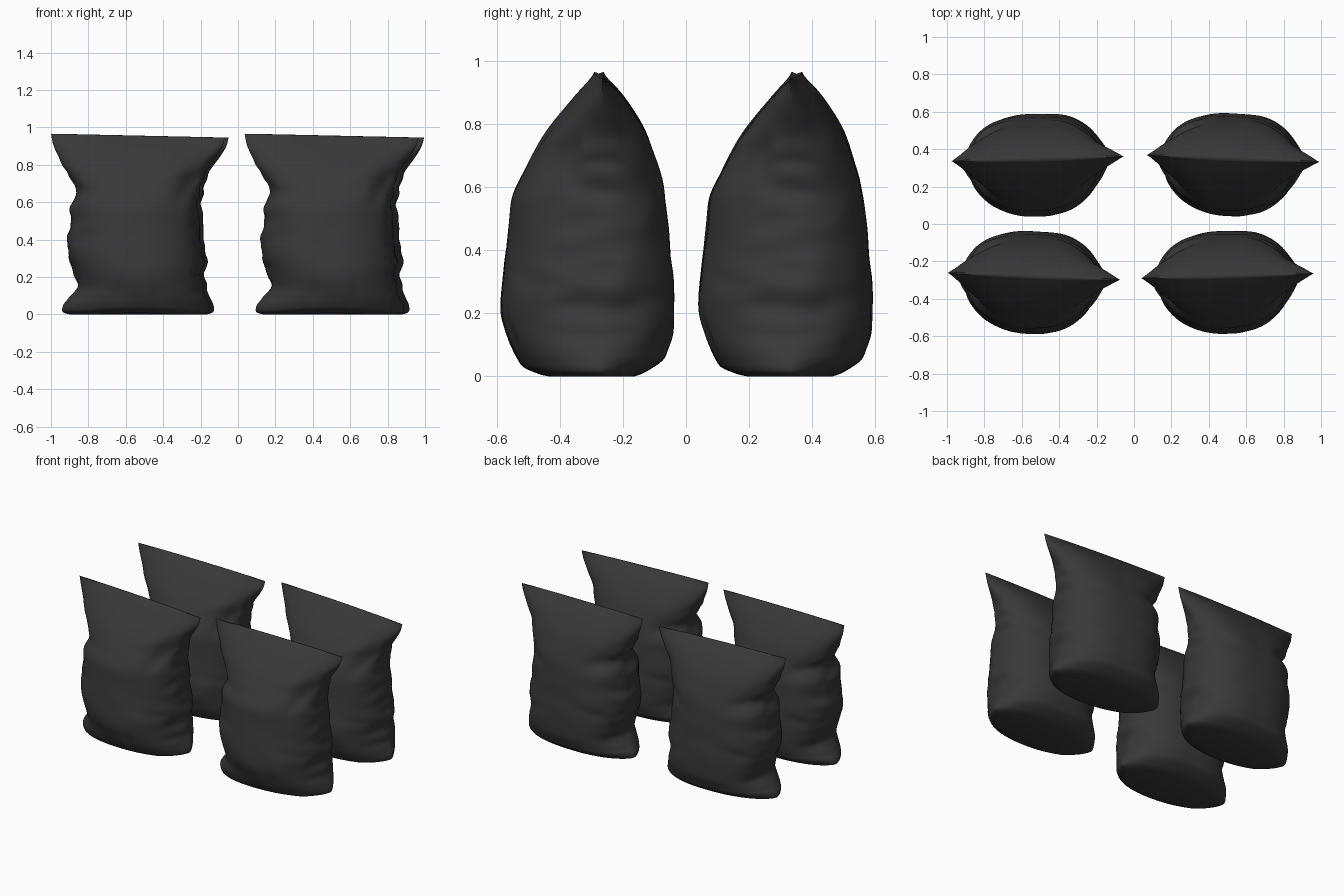
import bpy, bmesh, math
from mathutils import Vector, noise

if "Cube" in bpy.data.objects:
    bpy.data.objects.remove(bpy.data.objects["Cube"])

# Section stations: z, left x, right x, front depth, back depth, plan roundness p, q
STATIONS = [
    (0.000, -.365, .350, .185, .115, 2.2, .70),
    (0.014, -.403, .383, .235, .150, 2.3, .66),
    (0.050, -.400, .384, .257, .203, 2.5, .62),
    (0.090, -.365, .366, .272, .222, 2.7, .56),
    (0.140, -.330, .346, .290, .238, 2.8, .52),
    (0.210, -.338, .340, .306, .242, 2.8, .50),
    (0.300, -.368, .346, .306, .237, 2.8, .50),
    (0.400, -.377, .335, .292, .228, 2.8, .50),
    (0.500, -.358, .326, .280, .220, 2.8, .48),
    (0.580, -.362, .322, .268, .209, 2.9, .46),
    (0.650, -.325, .325, .238, .195, 3.0, .44),
    (0.710, -.348, .337, .208, .177, 3.0, .45),
    (0.800, -.405, .377, .152, .139, 2.8, .50),
    (0.900, -.450, .445, .070, .076, 2.6, .58),
    (0.966, -.465, .465, .008, .010, 2.0, .80),
]
SEG = 80    # vertices around each section
SUB = 5     # rows between stations

# Creases: x, z, radius along, radius across, angle, depth (front face, back face)
FRONT_CREASES = [
    (.27, .69, .10, .045, 55, .035), (.19, .77, .10, .035, 25, -.012),
    (-.27, .42, .09, .035, 10, .010), (-.10, .10, .03, .09, 0, .010),
    (.12, .12, .03, .10, 10, .010), (.27, .30, .10, .03, -15, .012),
]
BACK_CREASES = [
    (.26, .62, .10, .035, 30, .012), (-.25, .66, .10, .035, -30, .010),
    (-.26, .32, .10, .03, 15, .010), (.27, .25, .10, .03, -10, .010),
]


def catmull(a, b, c, d, t):
    return tuple(.5 * (2*q + (r-p)*t + (2*p-5*q+4*r-s)*t*t + (3*q-p-3*r+s)*t**3)
                 for p, q, r, s in zip(a, b, c, d))


def crease(x, z, items):
    total = 0
    for cx, cz, ra, rb, deg, depth in items:
        a = math.radians(deg)
        dx, dz = x - cx, z - cz
        u = (dx*math.cos(a) + dz*math.sin(a)) / ra
        v = (-dx*math.sin(a) + dz*math.cos(a)) / rb
        total += depth * math.exp(-u*u - v*v)
    return total


def section_point(st, theta):
    z, xl, xr, yf, yb, p, q = st
    u, s = math.cos(theta), math.sin(theta)
    mid = (xl + xr) / 2
    x = mid + u * (xr - xl) / 2
    # soft cloth wrinkles that fade toward the two sealed ends
    fade = max(0, min(1, z*8, (.93 - z)*5))
    wob = .006 * noise.noise(Vector((x*5, s*3, z*8))) * fade
    if s < 0:
        # the front belly is more bevelled than the back
        shape = max(0, 1 - abs(u)**(p - .5*fade))**(q - .03*fade)
        y = -yf*shape + crease(x, z, FRONT_CREASES)*min(1, shape*2)*fade - wob
    else:
        shape = max(0, 1 - abs(u)**p)**q
        y = yb*shape - crease(x, z, BACK_CREASES)*min(1, shape*2)*fade + wob
    # side ripples, sloping top seam, front edge of the base lifted a little
    x += .018 * abs(u)**6 * noise.noise(Vector((u*3, s*2, z*16))) * fade
    z -= .022 * z*z * (u + 1) / 2
    z += .02 * max(0, -y - .15) / .1 * max(0, 1 - z/.1)
    return (x, y, max(z, 0))


def make_bag_mesh():
    rows = []
    n = len(STATIONS)
    for i in range(n - 1):
        a, b = STATIONS[max(i-1, 0)], STATIONS[i]
        c, d = STATIONS[i+1], STATIONS[min(i+2, n-1)]
        rows += [catmull(a, b, c, d, k / SUB) for k in range(SUB)]
    rows.append(STATIONS[-1])
    bm = bmesh.new()
    rings = [[bm.verts.new(section_point(r, 2*math.pi*j/SEG)) for j in range(SEG)]
             for r in rows]
    for lo, hi in zip(rings, rings[1:]):
        for j in range(SEG):
            k = (j + 1) % SEG
            bm.faces.new((lo[j], lo[k], hi[k], hi[j]))
    # close base and top seam with strips between front and back
    for ring, flip in ((rings[0], True), (rings[-1], False)):
        for j in range(SEG // 2):
            quad = [ring[j], ring[j+1], ring[-j-1], ring[-j % SEG]]
            quad = list(dict.fromkeys(quad))
            bm.faces.new(quad[::-1] if flip else quad)
    bmesh.ops.recalc_face_normals(bm, faces=bm.faces)
    mesh = bpy.data.meshes.new("bag")
    bm.to_mesh(mesh)
    bm.free()
    return mesh


mat = bpy.data.materials.new("dark_plastic")
mat.diffuse_color = (.04, .04, .04, 1)
mat.use_nodes = True
mat.node_tree.nodes["Principled BSDF"].inputs["Base Color"].default_value = mat.diffuse_color
mesh = make_bag_mesh()
mesh.materials.append(mat)

# Four bags in a two by two block, each turned slightly
for name, x, y, turn in (("bag_front_left", -.535, -.28, -2.3),
                         ("bag_front_right", .500, -.278, 1.6),
                         ("bag_back_left", -.515, .348, 1.6),
                         ("bag_back_right", .530, .35, -2.3)):
    bag = bpy.data.objects.new(name, mesh)
    bag.location = (x, y, 0)
    bag.rotation_euler.z = math.radians(turn)
    bpy.context.collection.objects.link(bag)
    bag.select_set(True)
    bpy.context.view_layer.objects.active = bag
bpy.ops.object.shade_smooth_by_angle(angle=math.radians(60))
